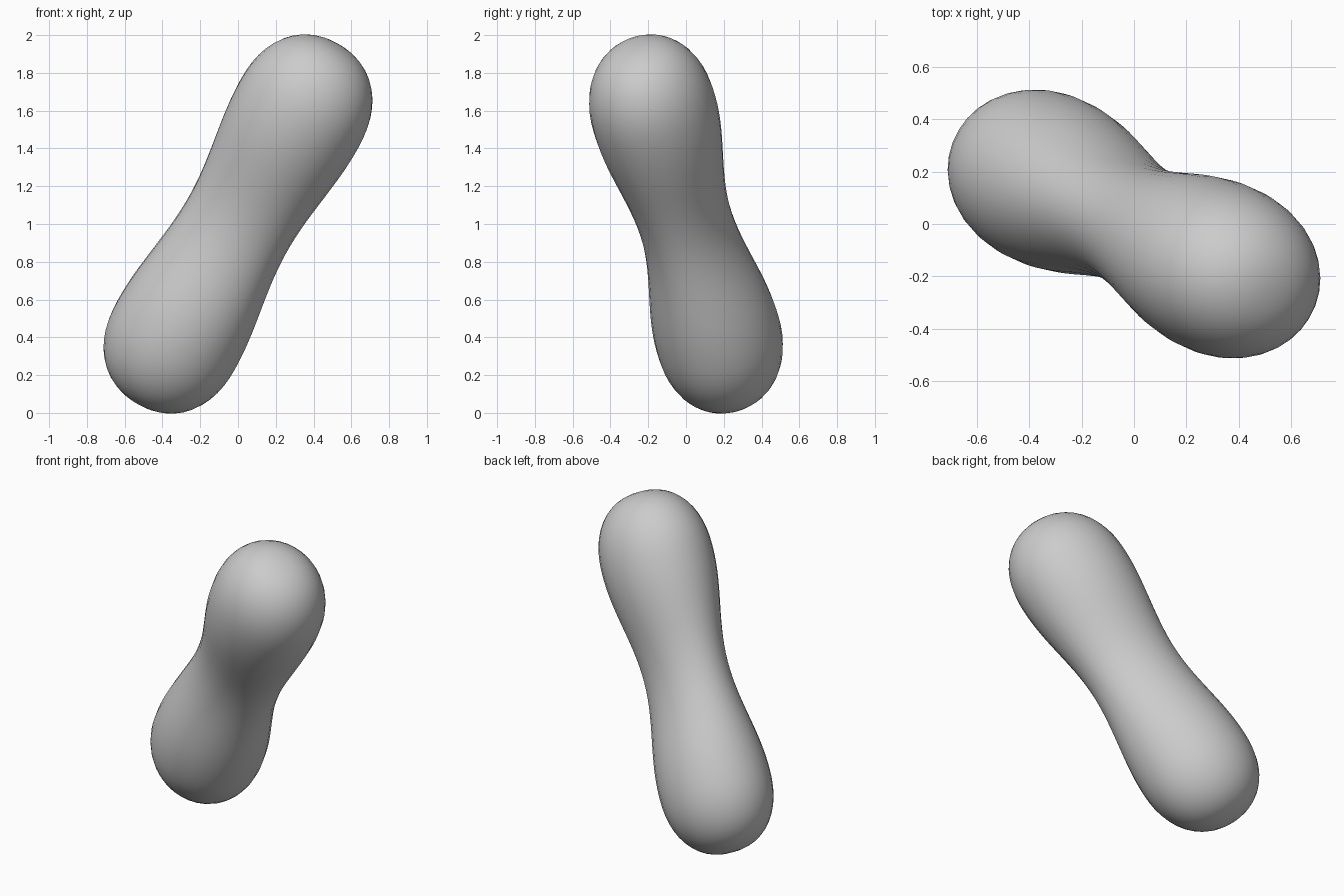
import bpy, bmesh, math
from mathutils import Vector

if "Cube" in bpy.data.objects:
    bpy.data.objects.remove(bpy.data.objects["Cube"])

# Long axis of the leaning body and its wide / narrow cross directions
axis = Vector((0.365, -0.188, 0.655)).normalized()
side = Vector((0.874, 0, -0.487))
side = (side - axis * side.dot(axis)).normalized()
depth = axis.cross(side)
ang = math.radians(-16)
wide = side * math.cos(ang) + depth * math.sin(ang)
narrow = axis.cross(wide)

LOBE, CAP, BLUNT = 0.69, 0.423, 2.25   # lobe centre, cap length, cap fullness
SEG, RINGS = 32, 14


def radius(t, waist, lobe):
    """Half-width at distance t from the middle: narrow waist, rounded lobe."""
    t = abs(t)
    if t > LOBE:
        return lobe * max(0, 1 - ((t - LOBE) / CAP) ** BLUNT) ** (1 / BLUNT)
    return waist + (lobe - waist) * math.sin(math.pi / 2 * t / LOBE) ** 2


# Ring stations: even along the waist, cosine-spaced over the cap, mirrored
half = [LOBE * i / RINGS for i in range(1, RINGS + 1)]
half += [LOBE + CAP * math.sin(math.pi / 2 * i / 12) for i in range(1, 12)]
stations = [-t for t in reversed(half)] + [0] + half

bm = bmesh.new()
centre = Vector((0, 0, 1))
rings = []
for t in stations:
    a, b = radius(t, 0.302, 0.363), radius(t, 0.238, 0.331)
    rings.append([bm.verts.new(centre + axis * t
                  + wide * a * math.cos(2 * math.pi * i / SEG)
                  + narrow * b * math.sin(2 * math.pi * i / SEG))
                  for i in range(SEG)])
for lo, hi in zip(rings, rings[1:]):
    for i in range(SEG):
        j = (i + 1) % SEG
        bm.faces.new((lo[i], lo[j], hi[j], hi[i]))
# Rounded tips
for ring, s in ((rings[0], -1), (rings[-1], 1)):
    tip = bm.verts.new(centre + axis * s * (LOBE + CAP))
    for i in range(SEG):
        bm.faces.new((ring[i], ring[(i + 1) % SEG], tip))
bmesh.ops.recalc_face_normals(bm, faces=bm.faces)
for f in bm.faces:
    f.smooth = True

mesh = bpy.data.meshes.new("peanut_body")
bm.to_mesh(mesh)
bm.free()
body = bpy.data.objects.new("peanut_body", mesh)
bpy.context.collection.objects.link(body)

# Plain grey
grey = bpy.data.materials.new("light_grey")
grey.diffuse_color = (0.6, 0.6, 0.6, 1)
grey.use_nodes = True
grey.node_tree.nodes["Principled BSDF"].inputs["Base Color"].default_value = grey.diffuse_color
mesh.materials.append(grey)
